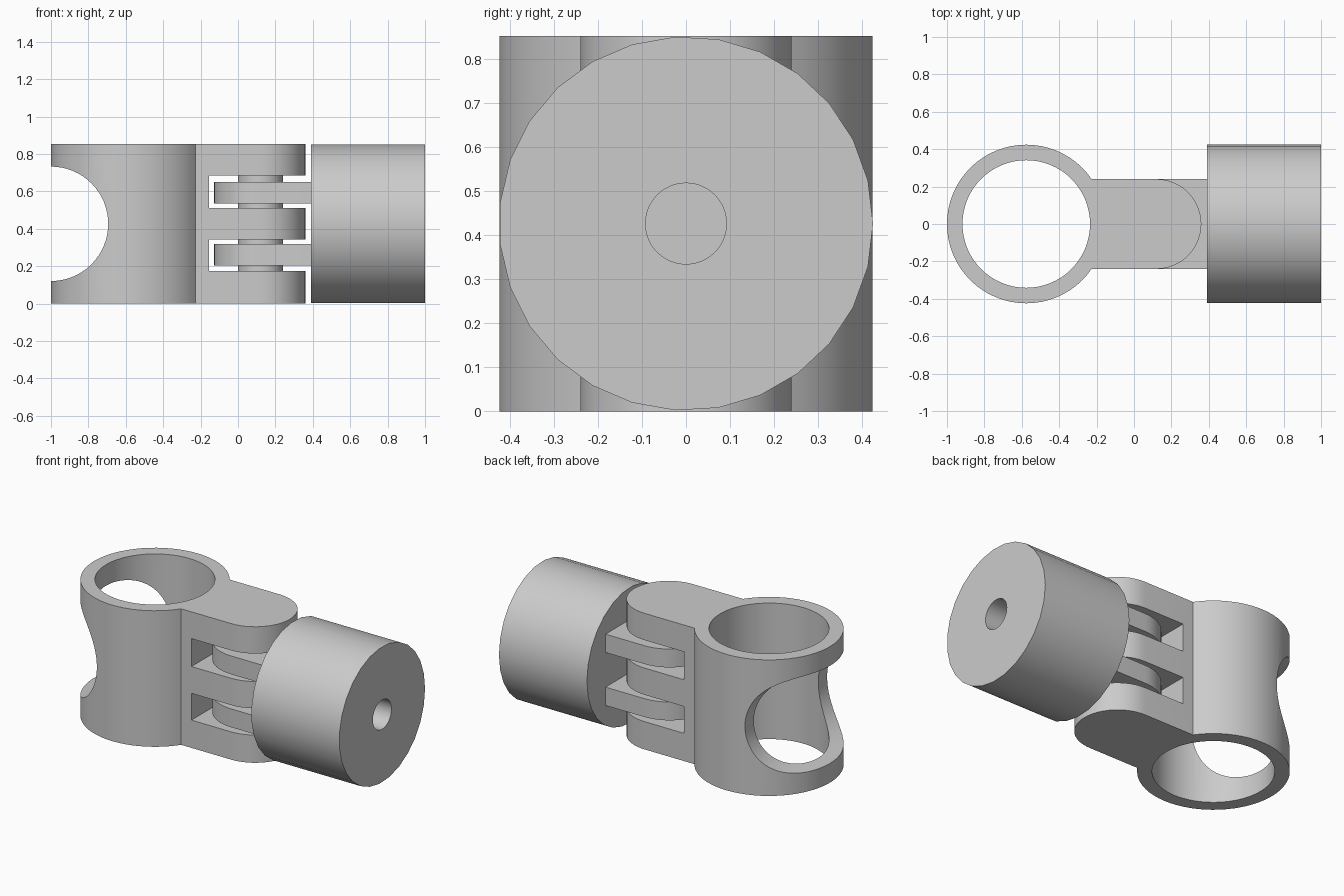
import bpy
import bmesh
import math
from mathutils import Matrix, Vector

cube = bpy.data.objects.get("Cube")
if cube:
    bpy.data.objects.remove(cube, do_unlink=True)

grey = bpy.data.materials.new("light grey")
grey.use_nodes = True
colour = (0.6, 0.6, 0.6, 1)
grey.diffuse_color = colour
grey.node_tree.nodes["Principled BSDF"].inputs["Base Color"].default_value = colour

HEIGHT = 0.853
MID = HEIGHT / 2
RING_X = -0.576
PIVOT_X = 0.12
ARM_R = 0.24


def finish(name, bm):
    """Turn a bmesh into a linked grey object."""
    mesh = bpy.data.meshes.new(name)
    bmesh.ops.recalc_face_normals(bm, faces=bm.faces)
    bm.to_mesh(mesh)
    bm.free()
    mesh.materials.append(grey)
    obj = bpy.data.objects.new(name, mesh)
    bpy.context.collection.objects.link(obj)
    return obj


def cylinder(name, centre, radius, depth, axis="Z", sides=64, spin=0):
    turn = {"Z": Matrix(),
            "X": Matrix.Rotation(math.pi / 2, 4, "Y"),
            "Y": Matrix.Rotation(math.pi / 2, 4, "X")}[axis]
    bm = bmesh.new()
    bmesh.ops.create_cone(bm, cap_ends=True, segments=sides, radius1=radius,
                          radius2=radius, depth=depth,
                          matrix=Matrix.Translation(centre) @ turn @ Matrix.Rotation(spin, 4, "Z"))
    return finish(name, bm)


def box(name, x0, x1, half_y, z0, z1):
    size = (x1 - x0, 2 * half_y, z1 - z0)
    bm = bmesh.new()
    bmesh.ops.create_cube(bm, size=1, matrix=Matrix.Translation(
        ((x0 + x1) / 2, 0, (z0 + z1) / 2)) @ Matrix.Diagonal((*size, 1)))
    return finish(name, bm)


def rounded_bar(name, flat_x, tip_sign, radius, z0, z1, steps=24):
    """Bar with a half-round end about the pivot and a flat far end."""
    outline = [(flat_x, -ARM_R * tip_sign)]
    for i in range(steps + 1):
        a = math.pi * (i / steps - 0.5)
        outline.append((PIVOT_X + tip_sign * radius * math.cos(a),
                        tip_sign * ARM_R * math.sin(a)))
    outline.append((flat_x, ARM_R * tip_sign))
    bm = bmesh.new()
    face = bm.faces.new([bm.verts.new((x, y, z0)) for x, y in outline])
    top = bmesh.ops.extrude_face_region(bm, geom=[face])["geom"]
    bmesh.ops.translate(bm, vec=Vector((0, 0, z1 - z0)),
                        verts=[v for v in top if isinstance(v, bmesh.types.BMVert)])
    return finish(name, bm)


def combine(target, tool, operation):
    """Apply a boolean and remove the helper."""
    tool.hide_render = True
    mod = target.modifiers.new("Boolean", "BOOLEAN")
    mod.operation = operation
    mod.solver = "EXACT"
    mod.object = tool
    bpy.context.view_layer.objects.active = target
    bpy.ops.object.modifier_apply(modifier=mod.name)
    bpy.data.objects.remove(tool, do_unlink=True)


# Clamp ring with its hinge arm, bored through and slotted
clamp = cylinder("clamp_ring_and_arm", (RING_X, 0, MID), 0.424, HEIGHT)
combine(clamp, rounded_bar("arm", RING_X, 1, ARM_R, 0, HEIGHT), "UNION")
combine(clamp, cylinder("bore", (RING_X, 0, MID), 0.341, 2), "DIFFERENCE")
combine(clamp, cylinder("saddle_cut", (-1, 0, MID), 0.306, 2, "Y"), "DIFFERENCE")
for z0, z1 in ((0.174, 0.342), (0.51, 0.685)):
    combine(clamp, box("slot", -0.155, 1, 0.5, z0, z1), "DIFFERENCE")

# Round end block with a blind hole
block = cylinder("end_block", (0.695, 0, MID), 0.425, 0.61, "X", 27)
combine(block, cylinder("blind_hole", (1, 0, MID), 0.092, 0.8, "X", 48), "DIFFERENCE")

# Hinge fingers reaching into the slots, and the washers around them
parts = [clamp, block]
for i, (z0, z1) in enumerate(((0.203, 0.318), (0.535, 0.65)), 1):
    parts.append(rounded_bar(f"finger_{i}", 0.392, -1, 0.247, z0, z1))
pin = cylinder("hinge_pin", (PIVOT_X, 0, MID), 0.12, 0.6, sides=48)
parts.append(pin)

# Smooth round walls, crisp edges
for obj in bpy.context.view_layer.objects:
    obj.select_set(obj in parts)
bpy.context.view_layer.objects.active = clamp
bpy.ops.object.shade_smooth_by_angle(angle=math.radians(30))
